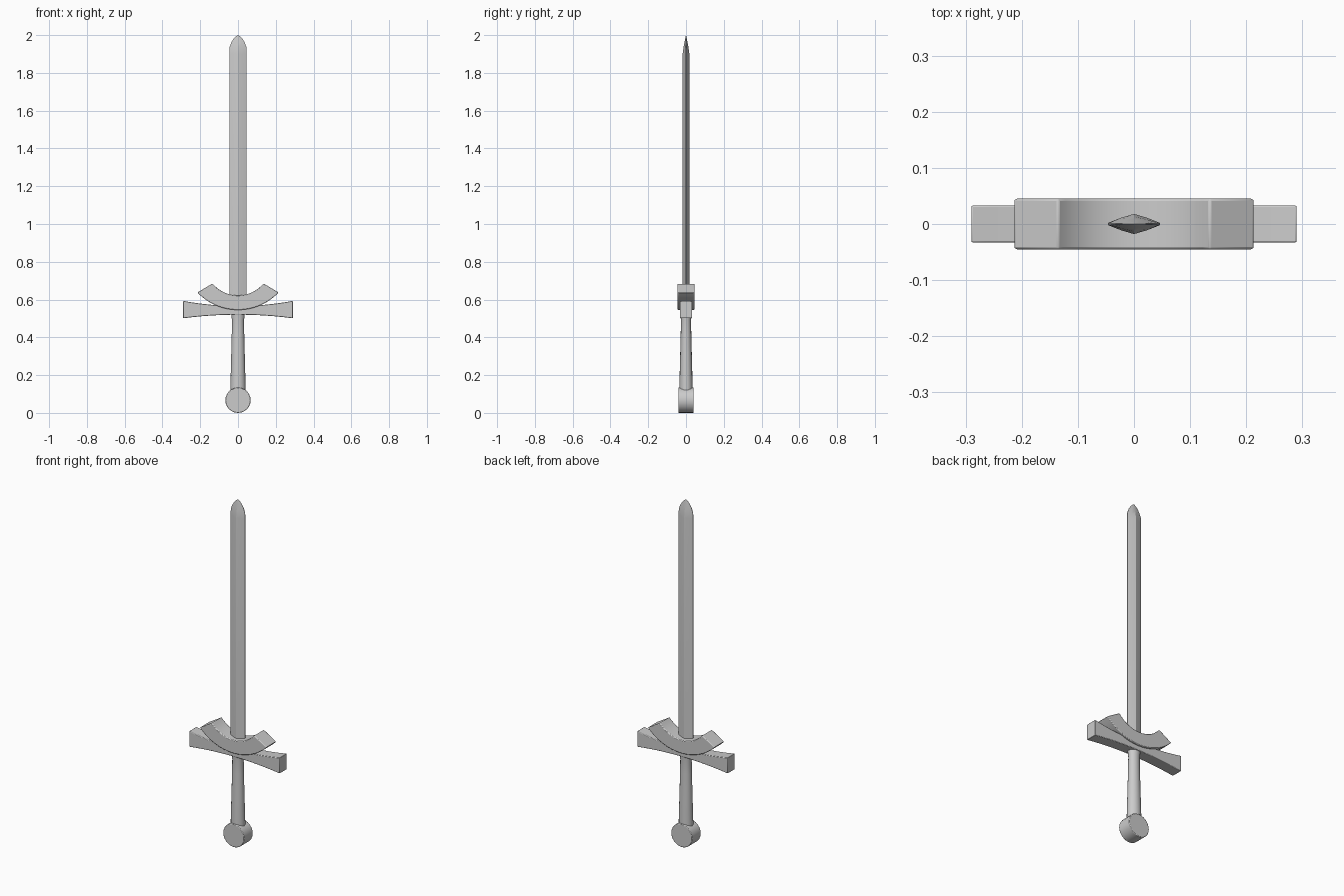
import bpy, bmesh, math

if "Cube" in bpy.data.objects:
    bpy.data.objects.remove(bpy.data.objects["Cube"])


def finish(name, bm, angle=40, bevel=0.0):
    bmesh.ops.recalc_face_normals(bm, faces=bm.faces)
    me = bpy.data.meshes.new(name)
    bm.to_mesh(me)
    bm.free()
    ob = bpy.data.objects.new(name, me)
    bpy.context.collection.objects.link(ob)
    bpy.ops.object.select_all(action='DESELECT')
    bpy.context.view_layer.objects.active = ob
    ob.select_set(True)
    bpy.ops.object.shade_smooth_by_angle(angle=math.radians(angle))
    if bevel:
        mod = ob.modifiers.new("edge_softening", 'BEVEL')
        mod.width = bevel
        mod.segments = 2
        mod.limit_method = 'ANGLE'
        mod.angle_limit = math.radians(50)
    return ob


def loft(name, rings, angle=40, bevel=0.0):
    """Skin a list of equal-length point rings and cap both ends."""
    bm = bmesh.new()
    vs = [[bm.verts.new(p) for p in r] for r in rings]
    n = len(vs[0])
    for a, b in zip(vs, vs[1:]):
        for i in range(n):
            j = (i + 1) % n
            bm.faces.new((a[i], a[j], b[j], b[i]))
    bm.faces.new(vs[0])
    bm.faces.new(vs[-1])
    return finish(name, bm, angle, bevel)


# Blade: lens-shaped section with a central ridge, rounded to a point
section = [(1, .12), (.5, .62), (0, 1), (-.5, .62), (-1, .12),
           (-1, -.12), (-.5, -.62), (0, -1), (.5, -.62), (1, -.12)]
stations = [(.56, .046, .018), (1.90, .046, .018), (1.935, .045, .013),
            (1.96, .036, .0085), (1.98, .024, .0045), (1.993, .012, .002),
            (2.0, .001, .0005)]
loft("blade", [[(u * w, v * t, z) for u, v in section] for z, w, t in stations], 20)

# Upturned crescent above the crossguard
rings = []
steps = 16
for i in range(steps + 1):
    s = 2 * i / steps - 1
    ao = s * math.asin(.215 / .297)
    ai = s * math.asin(.135 / .176)
    xo, zo = .297 * math.sin(ao), .842 - .297 * math.cos(ao)
    xi, zi = .176 * math.sin(ai), .798 - .176 * math.cos(ai)
    rings.append([(xo, -.045, zo), (xo, .045, zo), (xi, .045, zi), (xi, -.045, zi)])
loft("crescent_guard", rings, 40, .004)

# Crossguard bar flaring towards both ends
rings = []
for i in range(17):
    s = 2 * i / 16 - 1
    lo, hi = .520 - .019 * s * s, .566 + .027 * s * s
    rings.append([(.29 * s, y, z) for y, z in
                  ((-.033, lo), (.033, lo), (.033, hi), (-.033, hi))])
loft("crossguard", rings, 40, .003)

# Grip: oval, widening towards the pommel
rings = []
for z, rx, ry in [(.09, .041, .036), (.15, .040, .035), (.30, .036, .031),
                  (.42, .033, .028), (.49, .032, .027), (.53, .037, .030)]:
    rings.append([(rx * math.cos(k * math.tau / 16), ry * math.sin(k * math.tau / 16), z)
                  for k in range(16)])
loft("grip", rings)

# Pommel: disc facing front and back
rings = [[(.067 * math.cos(k * math.tau / 24), y, .067 + .067 * math.sin(k * math.tau / 24))
          for k in range(24)] for y in (-.041, .041)]
loft("pommel", rings, 40, .003)
